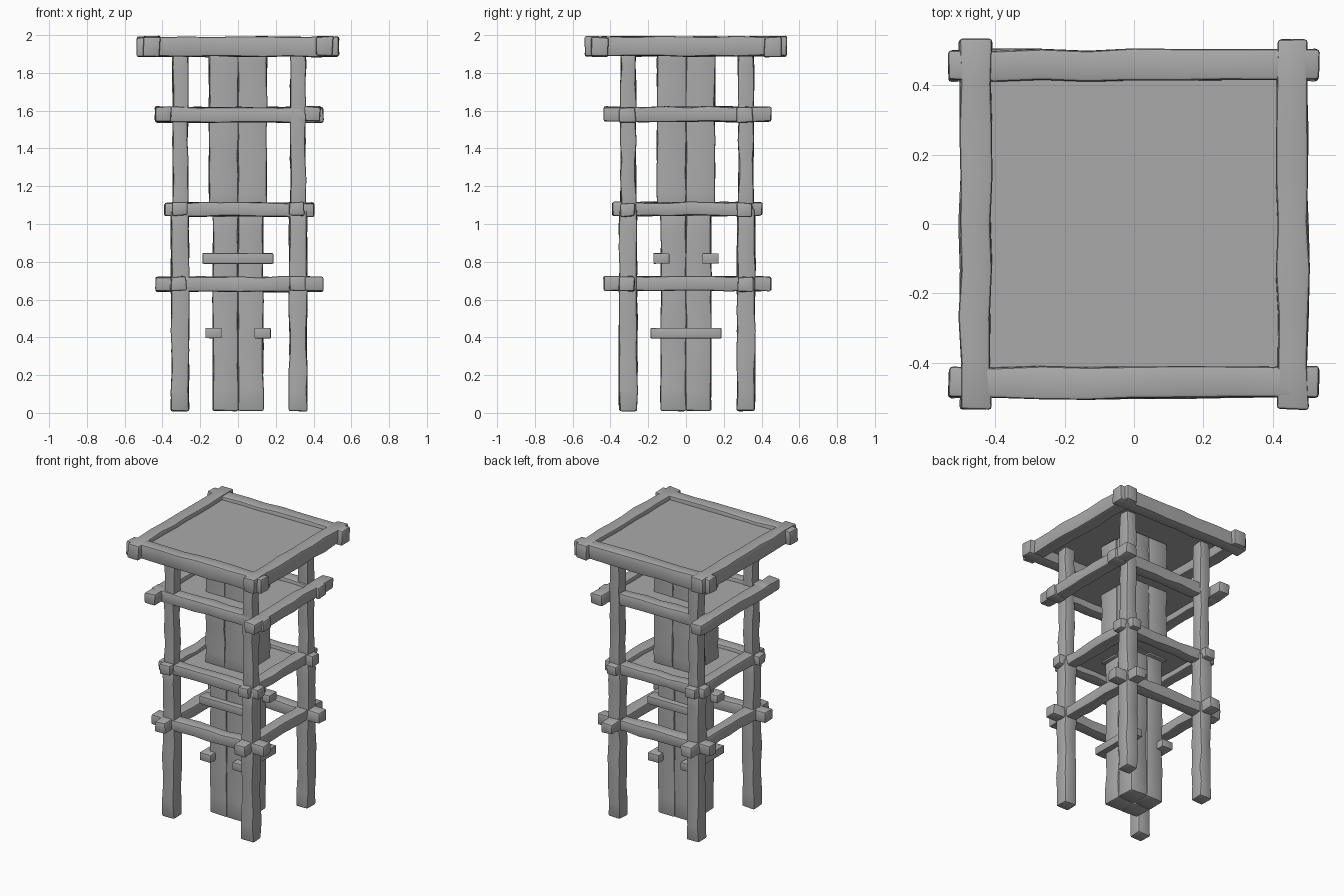
import bpy, bmesh, random
from mathutils import Vector

random.seed(7)
cube = bpy.data.objects.get("Cube")
if cube:
    bpy.data.objects.remove(cube)

stone = bpy.data.materials.new("plain grey")
GREY = (0.4, 0.4, 0.4, 1)
stone.diffuse_color = GREY
stone.use_nodes = True
stone.node_tree.nodes["Principled BSDF"].inputs["Base Color"].default_value = GREY


def add_object(name, bm):
    bmesh.ops.recalc_face_normals(bm, faces=bm.faces)
    mesh = bpy.data.meshes.new(name)
    bm.to_mesh(mesh)
    bm.free()
    mesh.materials.append(stone)
    obj = bpy.data.objects.new(name, mesh)
    bpy.context.collection.objects.link(obj)
    bpy.ops.object.select_all(action='DESELECT')
    obj.select_set(True)
    bpy.context.view_layer.objects.active = obj
    return obj


def timber(name, low, high, cuts=7, wobble=0.005, bevel=0.01):
    """Hand-hewn box between two corners, uneven along its longest axis."""
    low, high = Vector(low), Vector(high)
    size, centre = high - low, (low + high) / 2
    axis = max(range(3), key=lambda i: size[i])
    bm = bmesh.new()
    bmesh.ops.create_cube(bm, size=1)
    for v in bm.verts:
        v.co = centre + v.co * size
    if cuts:
        along = [e for e in bm.edges
                 if abs(e.verts[0].co[axis] - e.verts[1].co[axis]) > size[axis] / 2]
        bmesh.ops.subdivide_edges(bm, edges=along, cuts=cuts, use_grid_fill=True)
    for v in bm.verts:
        for i in range(3):
            v.co[i] += random.uniform(-wobble, wobble) * (0.6 if i == axis else 1)
        v.co.z = min(max(v.co.z, 0), 2)
    obj = add_object(name, bm)
    mod = obj.modifiers.new("worn edges", 'BEVEL')
    mod.width = bevel
    mod.segments = 2
    mod.limit_method = 'ANGLE'
    mod.angle_limit = 0.9
    bpy.ops.object.modifier_apply(modifier=mod.name)
    bpy.ops.object.shade_smooth_by_angle(angle=0.6)
    return obj


def panel(name, half_x, half_y, z):
    """Thin flat deck."""
    bm = bmesh.new()
    bmesh.ops.create_cube(bm, size=1)
    for v in bm.verts:
        v.co = Vector((v.co.x * 2 * half_x, v.co.y * 2 * half_y, z + v.co.z * 0.008))
    return add_object(name, bm)


def beam_frame(name, x_at, y_at, start, end, width, bottom, top):
    """Two beams along x at +-y_at and two along y at +-x_at, ends crossing."""
    h = width / 2
    for side, s in (("minus", -1), ("plus", 1)):
        x, y = s * x_at, s * y_at
        timber(f"{name}_x_beam_{side}", (start, y - h, bottom), (end, y + h, top))
        timber(f"{name}_y_beam_{side}", (x - h, start, bottom + 0.004),
               (x + h, end, top + 0.003))


# Corner posts: thicker below the deck, thinner above it
for px, x in (("right", -0.306), ("left", 0.318)):
    for py, y in (("front", -0.306), ("back", 0.318)):
        timber(f"lower_post_{py}_{px}", (x - 0.047, y - 0.047, 0.01),
               (x + 0.047, y + 0.047, 1.08), cuts=9)
        timber(f"upper_post_{py}_{px}", (x - 0.04, y - 0.04, 1.05),
               (x + 0.04, y + 0.04, 1.93), cuts=8)

# Central column: four squared logs, with a wider upper stage
for sx in (-1, 1):
    for sy in (-1, 1):
        side = ("front" if sy < 0 else "back") + ("_right" if sx < 0 else "_left")
        for stage, width, z0, z1 in (("lower", 0.133, 0.01, 1.07),
                                     ("upper", 0.153, 1.07, 1.95)):
            xs, ys = sorted((0, sx * width)), sorted((0, sy * width))
            timber(f"{stage}_column_{side}", (xs[0], ys[0], z0), (xs[1], ys[1], z1),
                   cuts=8, wobble=0.004)

# Short clamp bars on the column
for side, s in (("minus", -1), ("plus", 1)):
    c = s * 0.13
    timber(f"upper_clamp_{side}", (-0.187, c - 0.043, 0.79), (0.187, c + 0.043, 0.845),
           cuts=0, wobble=0.001, bevel=0.004)
    timber(f"lower_clamp_{side}", (c - 0.043, -0.187, 0.395), (c + 0.043, 0.187, 0.45),
           cuts=0, wobble=0.001, bevel=0.004)

# Beam frames from bottom to top
beam_frame("brace", 0.315, 0.315, -0.437, 0.452, 0.085, 0.642, 0.72)
beam_frame("deck", 0.31, 0.31, -0.39, 0.404, 0.08, 1.04, 1.112)
beam_frame("gallery", 0.395, 0.31, -0.437, 0.452, 0.085, 1.538, 1.618)
beam_frame("roof", 0.458, 0.458, -0.535, 0.535, 0.09, 1.885, 1.99)

# Flat decks inside the frames
panel("deck_panel", 0.31, 0.31, 1.085)
panel("gallery_panel", 0.39, 0.31, 1.59)
panel("roof_panel", 0.45, 0.45, 1.96)
